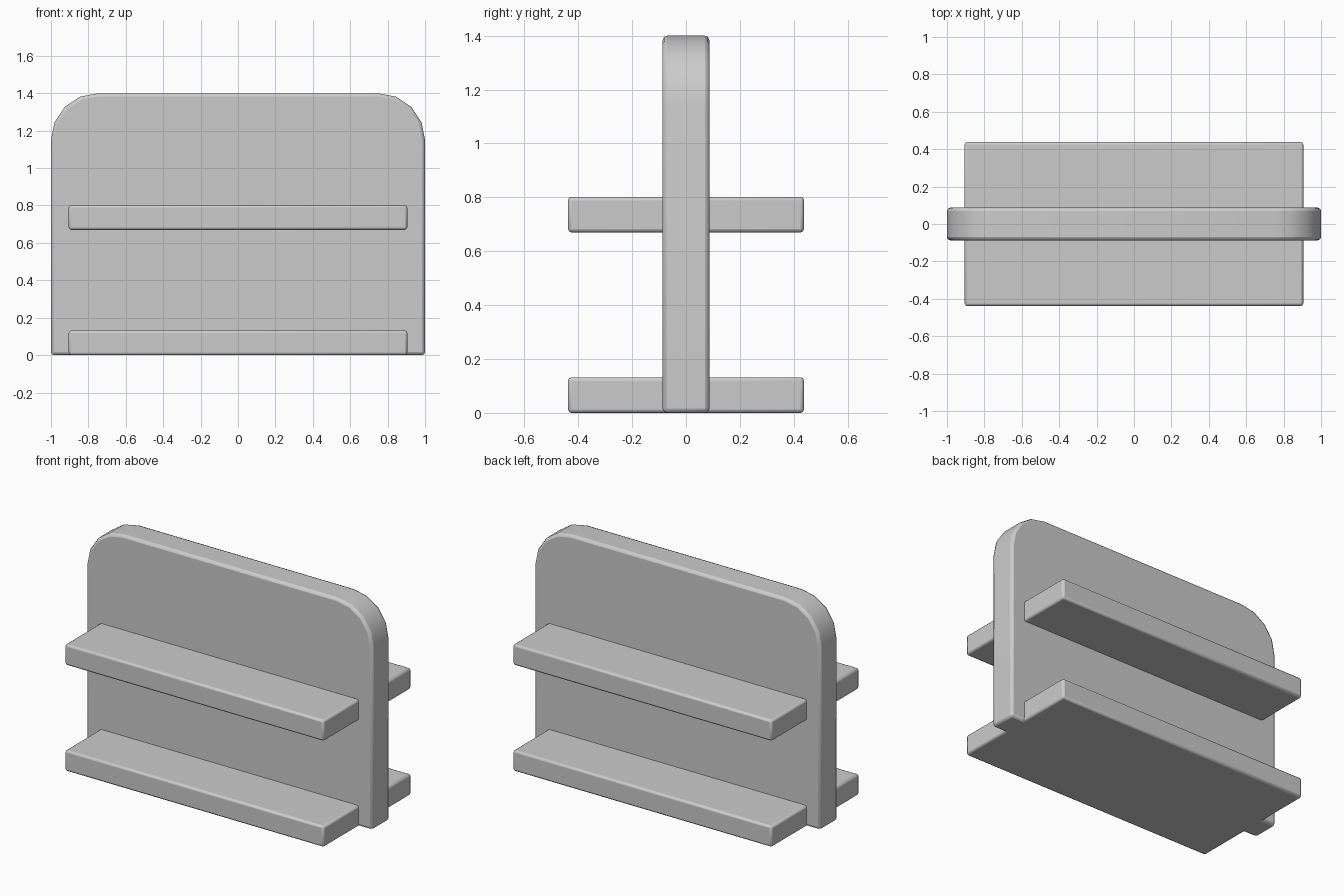
import bpy
import bmesh
import math

cube = bpy.data.objects.get("Cube")
if cube:
    bpy.data.objects.remove(cube, do_unlink=True)

grey = bpy.data.materials.new("plain grey")
grey.use_nodes = True
colour = (0.6, 0.6, 0.6, 1)
grey.diffuse_color = colour
grey.node_tree.nodes["Principled BSDF"].inputs["Base Color"].default_value = colour


def finish(name, bm, bevel):
    """Turn a bmesh into a softly bevelled, smooth-shaded object."""
    bmesh.ops.recalc_face_normals(bm, faces=bm.faces)
    mesh = bpy.data.meshes.new(name)
    bm.to_mesh(mesh)
    bm.free()
    obj = bpy.data.objects.new(name, mesh)
    bpy.context.collection.objects.link(obj)
    mesh.materials.append(grey)
    mod = obj.modifiers.new("soft edges", "BEVEL")
    mod.width = bevel
    mod.segments = 2
    mod.limit_method = "ANGLE"
    mod.angle_limit = math.radians(40)
    bpy.ops.object.select_all(action="DESELECT")
    obj.select_set(True)
    bpy.context.view_layer.objects.active = obj
    bpy.ops.object.shade_smooth_by_angle(angle=math.radians(50))


# Upright panel with rounded top corners
half_width, height, half_depth, radius = 1.0, 1.4, 0.087, 0.25
profile = [(-half_width, 0), (half_width, 0)]
for side, start in ((1, 0), (-1, 90)):
    for i in range(5):
        a = math.radians(start + 22.5 * i)
        profile.append((side * (half_width - radius) + radius * math.cos(a),
                        height - radius + radius * math.sin(a)))
bm = bmesh.new()
face = bm.faces.new([bm.verts.new((x, -half_depth, z)) for x, z in profile])
extruded = bmesh.ops.extrude_face_region(bm, geom=[face])
new_verts = [g for g in extruded["geom"] if isinstance(g, bmesh.types.BMVert)]
bmesh.ops.translate(bm, verts=new_verts, vec=(0, 2 * half_depth, 0))
if not face.is_valid or len(bm.faces) == len(profile) + 1:
    bmesh.ops.holes_fill(bm, edges=bm.edges)
finish("upright_panel", bm, 0.017)

# Two shelves passing through the panel
for name, bottom in (("lower_shelf", 0.0), ("upper_shelf", 0.67)):
    bm = bmesh.new()
    bmesh.ops.create_cube(bm, size=1)
    bmesh.ops.scale(bm, verts=bm.verts, vec=(1.81, 0.876, 0.132))
    bmesh.ops.translate(bm, verts=bm.verts, vec=(0, 0, bottom + 0.066))
    finish(name, bm, 0.013)
